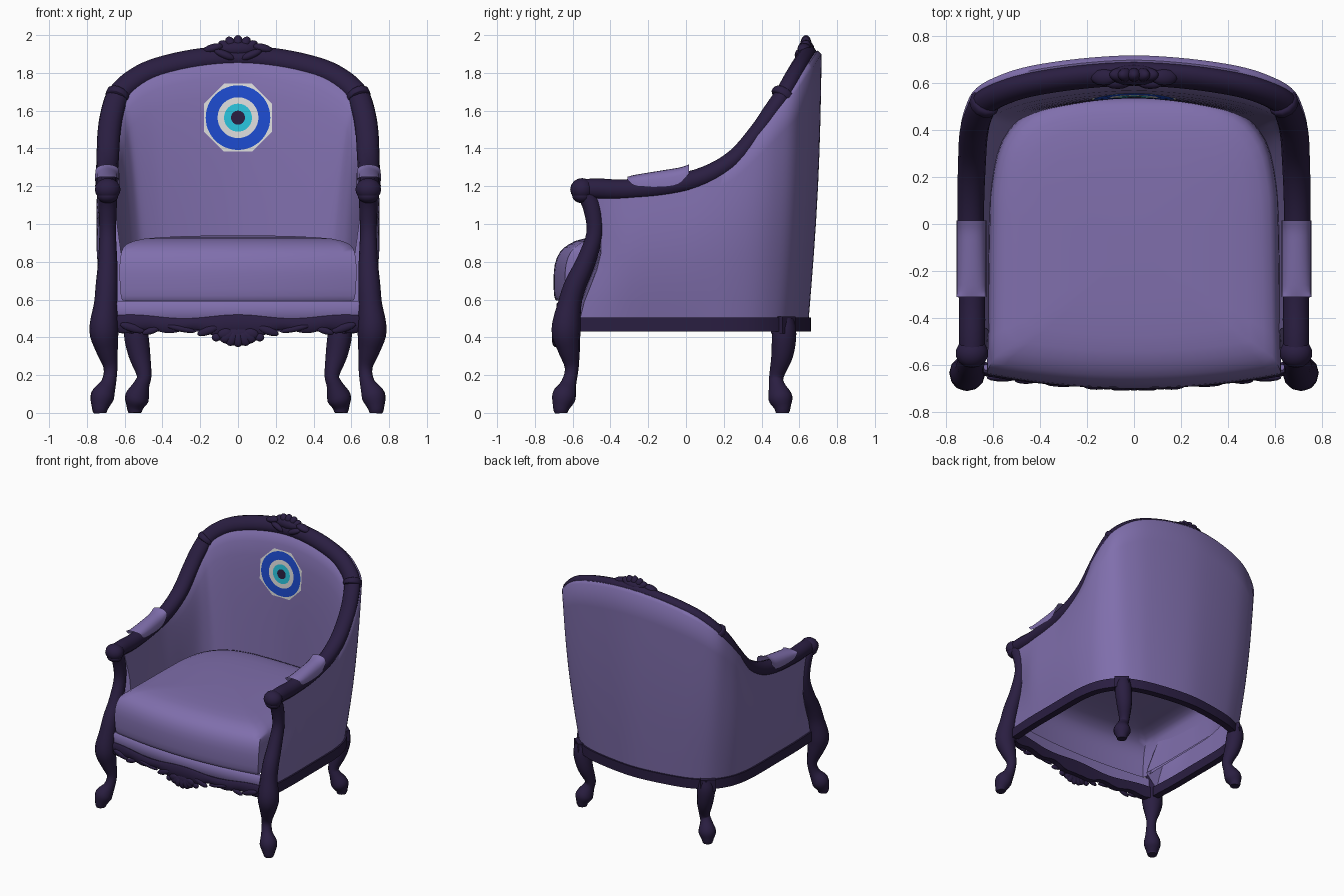
import bpy, bmesh
from math import sin, cos, pi, radians
from mathutils import Vector, Matrix
from mathutils.bvhtree import BVHTree

if "Cube" in bpy.data.objects:
    bpy.data.objects.remove(bpy.data.objects["Cube"], do_unlink=True)


def material(name, rgb):
    m = bpy.data.materials.new(name)
    m.use_nodes = True
    m.diffuse_color = (*rgb, 1)
    m.node_tree.nodes["Principled BSDF"].inputs["Base Color"].default_value = (*rgb, 1)
    return m


FABRIC = material("lilac fabric", (.215, .158, .415))
WOOD = material("dark plum wood", (.023, .013, .053))
WHITE = material("off white", (.72, .72, .72))
BLUE = material("royal blue", (.012, .07, .62))
CYAN = material("turquoise", (.022, .55, .72))


def finish(name, bm, mats, angle=45):
    bmesh.ops.recalc_face_normals(bm, faces=bm.faces)
    me = bpy.data.meshes.new(name)
    bm.to_mesh(me)
    bm.free()
    for m in mats:
        me.materials.append(m)
    me.shade_smooth()
    me.set_sharp_from_angle(angle=radians(angle))
    ob = bpy.data.objects.new(name, me)
    bpy.context.scene.collection.objects.link(ob)
    return ob


def spline(pts, n):
    """Smooth curve through points of any dimension, n steps per span."""
    p = [Vector(q) for q in pts]
    p = [p[0] * 2 - p[1]] + p + [p[-1] * 2 - p[-2]]
    out = []
    for a, b, c, d in zip(p, p[1:], p[2:], p[3:]):
        for k in range(n):
            t = k / n
            out.append((b * 2 + (c - a) * t + (a * 2 - b * 5 + c * 4 - d) * t ** 2
                        + (b * 3 - a - c * 3 + d) * t ** 3) / 2)
    return out + [p[-2]]


def loft(name, mat, rings, closed=True, caps=(0, -1), angle=45):
    bm = bmesh.new()
    rows = [[bm.verts.new(v) for v in r] for r in rings]
    n = len(rows[0])
    for a, b in zip(rows, rows[1:]):
        for i in range(n if closed else n - 1):
            j = (i + 1) % n
            bm.faces.new((a[i], a[j], b[j], b[i]))
    for c in caps:
        bm.faces.new(rows[c])
    return finish(name, bm, [mat], angle)


def tube(name, mat, pts, n=4, sides=12):
    """Tube through (x, y, z, radius) points; a fifth value flattens it."""
    path = spline(pts, n)
    pos = [p.to_3d() for p in path]
    nor, rings = Vector((1, 0, 0)), []
    for i, p in enumerate(pos):
        t = (pos[min(i + 1, len(pos) - 1)] - pos[max(i - 1, 0)]).normalized()
        nor = (nor - t * nor.dot(t)).normalized()
        r = path[i][3]
        bi = t.cross(nor) * (path[i][4] if len(path[i]) > 4 else 1)
        rings.append([p + (nor * cos(2 * pi * k / sides) + bi * sin(2 * pi * k / sides)) * r
                      for k in range(sides)])
    return loft(name, mat, rings)


def blobs(name, mat, items):
    """Group of ellipsoids: (location, half sizes, turn about y)."""
    bm = bmesh.new()
    for loc, size, turn in items:
        m = Matrix.Translation(loc) @ Matrix.Rotation(turn, 4, 'Y') @ Matrix.Diagonal((*size, 1))
        bmesh.ops.create_uvsphere(bm, u_segments=14, v_segments=8, radius=1, matrix=m)
    return finish(name, bm, [mat], 60)


# Half stations from arm front to back centre: base x, y and rail x, y, z
STATIONS = [
    (.69, -.56, .69, -.47, 1.185), (.70, -.35, .69, -.33, 1.18), (.70, -.1, .695, -.1, 1.2),
    (.70, .08, .695, .1, 1.25), (.695, .22, .69, .26, 1.345), (.67, .35, .683, .38, 1.485),
    (.62, .45, .665, .455, 1.595), (.55, .525, .63, .52, 1.69), (.45, .575, .54, .565, 1.77),
    (.35, .605, .42, .598, 1.825), (.18, .635, .22, .627, 1.87), (0, .65, 0, .64, 1.888)]
full = STATIONS + [(-a, b, -c, d, e) for a, b, c, d, e in STATIONS[-2::-1]]
dense = spline(full, 4)

# Upholstered shell and base rail, lofted around the plan
shell_rings, base_rings = [], []
for i, s in enumerate(dense):
    a, b = dense[max(i - 1, 0)], dense[min(i + 1, len(dense) - 1)]
    out = Vector((b[1] - a[1], a[0] - b[0], 0)).normalized()
    base, rail = Vector((s[0], s[1], .5)), Vector(s[2:5])
    back = max(0, min(1, s[3] / .6))
    front = max(0, (-.3 - s[1]) / .26)
    top = rail + out * (.03 + .048 * back) + Vector((0, 0, .01 * back))
    inner_top = rail - out * (.025 + .01 * back)
    inner_low = base - out * (.105 + .01 * back) + Vector((0, 0, .1))
    ring = []
    for k in range(9):
        t = k / 8
        ring.append(base.lerp(top, t) + out * sin(pi * t) * (.035 - .02 * back) * (1 - front)
                    + Vector((0, .065 * front * sin(pi * t) ** 2, 0)))
    # rounded top edge
    ring.append(rail + out * (.02 + .038 * back) + Vector((0, 0, .03 * back)))
    # padded inside, fullest near the top of the back
    for k in range(13):
        t = k / 12
        ring.append(inner_top.lerp(inner_low, t) - out * .04 * back * sin(pi * t ** .5)
                    + Vector((0, .065 * front * sin(pi * t) ** 2, 0)))
    shell_rings.append(ring)
    base_rings.append([base + out * o + Vector((0, 0, z))
                       for o, z in ((.013, -.07), (.013, .005), (-.04, .005), (-.04, -.07))])
shell = loft("upholstered_shell", FABRIC, shell_rings, closed=False, angle=60)
loft("base_rail", WOOD, base_rings)

# Carved rail over arms and back, wider than thick toward the top
rail = [(.69, -.57, 1.183, .052, 1)]
for s in STATIONS:
    k = max(0, min(1, s[3] / .4))
    rail.append((*s[2:5], .056 + .005 * k, 1 - .22 * k))
tube("arm_and_back_rail", WOOD, rail + [(-p[0], *p[1:]) for p in rail[-2::-1]])

FRONT_LEG = [(.69, -.53, 1.17, .05), (.69, -.495, 1.08, .048), (.69, -.483, .95, .044),
             (.69, -.53, .8, .051), (.695, -.585, .68, .058), (.7, -.615, .58, .062),
             (.71, -.635, .44, .077), (.695, -.62, .34, .06), (.675, -.605, .24, .037),
             (.685, -.62, .16, .04), (.717, -.645, .09, .063), (.73, -.66, .03, .045),
             (.73, -.66, 0, .035)]
BACK_LEG = [(.54, .52, .5, .05), (.54, .52, .42, .064), (.522, .51, .31, .058), (.497, .48, .2, .039),
            (.51, .48, .15, .042), (.535, .5, .08, .064), (.545, .51, .03, .045),
            (.545, .51, 0, .035)]
PAD = [(-.31, 1.235, 1.25), (-.26, 1.2, 1.262), (-.1, 1.2, 1.288), (-.03, 1.22, 1.3), (.015, 1.265, 1.315)]

for side, sx in (("left", 1), ("right", -1)):
    def flip(pts):
        return [(sx * p[0], *p[1:]) for p in pts]
    tube(side + "_front_leg_and_post", WOOD, flip(FRONT_LEG))
    tube(side + "_back_leg", WOOD, flip(BACK_LEG))
    tube(side + "_rail_collar", WOOD,
         flip([(.645, .502, 1.663, .05), (.642, .507, 1.67, .064), (.632, .52, 1.69, .064), (.628, .525, 1.697, .05)]))
    # Scrolled arm end
    blobs(side + "_arm_end", WOOD, [((sx * .69, -.55, 1.183), (.07, .063, .06), 0),
                                    ((sx * .69, -.55, 1.15), (.058, .053, .04), 0)])
    # Draped arm pad
    loft(side + "_arm_pad", FABRIC,
         [[(sx * (.692 + .064 * cos(pi * k / 10)), y, lo + (hi - lo) * sin(pi * k / 10) ** .6)
           for k in range(11)] for y, lo, hi in spline(PAD, 3)], closed=False, caps=())
    # Back leg block
    block = bmesh.new()
    bmesh.ops.create_cube(block, size=1, matrix=Matrix.Translation((sx * .55, .515, .465))
                          @ Matrix.Rotation(-sx * .7, 4, 'Z') @ Matrix.Diagonal((.11, .08, .09, 1)))
    finish(side + "_back_leg_block", block, [WOOD])

# Hollow seat cushion with bowed front, softer at the front than the sides
edge = spline([(.62, -.638), (.615, -.3), (.61, 0), (.6, .17), (.555, .35), (.44, .475), (.25, .53), (0, .54)], 3)
half = [(.62 * k / 10, -.638 - .06 * (1 - (k / 10) ** 2)) for k in range(10)] + [tuple(p) for p in edge]
outline = half + [(-x, y) for x, y in half[-2:0:-1]]
levels = spline([(.985, .985, .595), (1, 1, .62), (1.01, 1.005, .7), (1.01, .995, .785), (.995, .95, .852),
                 (.95, .87, .894), (.8, .75, .922), (.5, .5, .935), (.1, .1, .94)], 2)
loft("seat_cushion", FABRIC,
     [[(x * s, -.08 + (y + .08) * (f if y < -.08 else s), z) for x, y in outline] for s, f, z in levels],
     caps=(-1,), angle=60)


def bowed_panel(name, mat, y0, thick, low, high):
    rings = []
    for k in range(65):
        x = -.65 + 1.3 * k / 64
        y = y0 - .055 * (1 - (x / .65) ** 2)
        lo, hi = low(x), high(x)
        rings.append([(x, y + .012, lo), (x, y, lo + .015), (x, y, hi - .015), (x, y + .012, hi),
                      (x, y + thick, hi), (x, y + thick, lo)])
    loft(name, mat, rings)


# Front seat edge and carved apron
bowed_panel("front_seat_edge", FABRIC, -.63, .035, lambda x: .49, lambda x: .592)
bowed_panel("front_apron", WOOD, -.645, .06,
            lambda x: .432 + .01 * cos(abs(x) * 26) - .035 * max(0, 1 - abs(x) / .2),
            lambda x: .51 + .01 * cos(abs(x) * 11))
carving = [((0, -.69, .405), (.11, .016, .05), 0)]
for i in range(-3, 4):
    a = i * radians(27)
    carving.append(((.07 * sin(a), -.692, .425 - .035 * cos(a)), (.03, .018, .042), -a))
for sx in (1, -1):
    carving += [((sx * .16, -.69, .435), (.06, .016, .022), sx * .35),
                ((sx * .115, -.69, .4), (.025, .016, .022), 0),
                ((sx * .3, -.68, .445), (.08, .014, .016), -sx * .2),
                ((sx * .46, -.667, .435), (.05, .014, .018), sx * .3),
                ((sx * .56, -.655, .45), (.07, .016, .022), -sx * .3)]
blobs("apron_carving", WOOD, carving)

# Shell crest on top of the back
crest = [((0, .635, 1.925), (.11, .045, .045), 0)]
for i in range(-3, 4):
    a = i * radians(27)
    crest.append(((.075 * sin(a), .635, 1.915 + .035 * cos(a)), (.03, .03, .05), a))
for sx in (1, -1):
    crest += [((sx * .13, .625, 1.93), (.058, .035, .024), sx * .25),
              ((sx * .07, .6, 1.895), (.06, .025, .022), -sx * .4)]
blobs("crest", WOOD, crest)

# Round eye emblem laid on the inner back
tree = BVHTree.FromPolygons([v.co for v in shell.data.vertices],
                            [p.vertices[:] for p in shell.data.polygons])


def on_back(x, z):
    hit = tree.ray_cast(Vector((x, .2, z)), Vector((0, 1, 0)))[0]
    return Vector((x, (hit.y if hit else .56) - .006, z))


bm = bmesh.new()
N = 48
rows = []
for r in (.037, .074, .108, .14, .171, .195):
    row = []
    for k in range(N):
        a = 2 * pi * k / N
        # the outermost edge is an octagon with flat top and sides
        rr = r * cos(pi / 8) / cos((a + pi / 8) % (pi / 4) - pi / 8) if r > .18 else r
        row.append(bm.verts.new(on_back(rr * cos(a), 1.563 + rr * sin(a))))
    rows.append(row)
bm.faces.new(rows[0]).material_index = 0
for (a, b), m in zip(zip(rows, rows[1:]), (1, 2, 3, 3, 2)):
    for k in range(N):
        j = (k + 1) % N
        bm.faces.new((a[k], a[j], b[j], b[k])).material_index = m
finish("eye_emblem", bm, [WOOD, CYAN, WHITE, BLUE])
